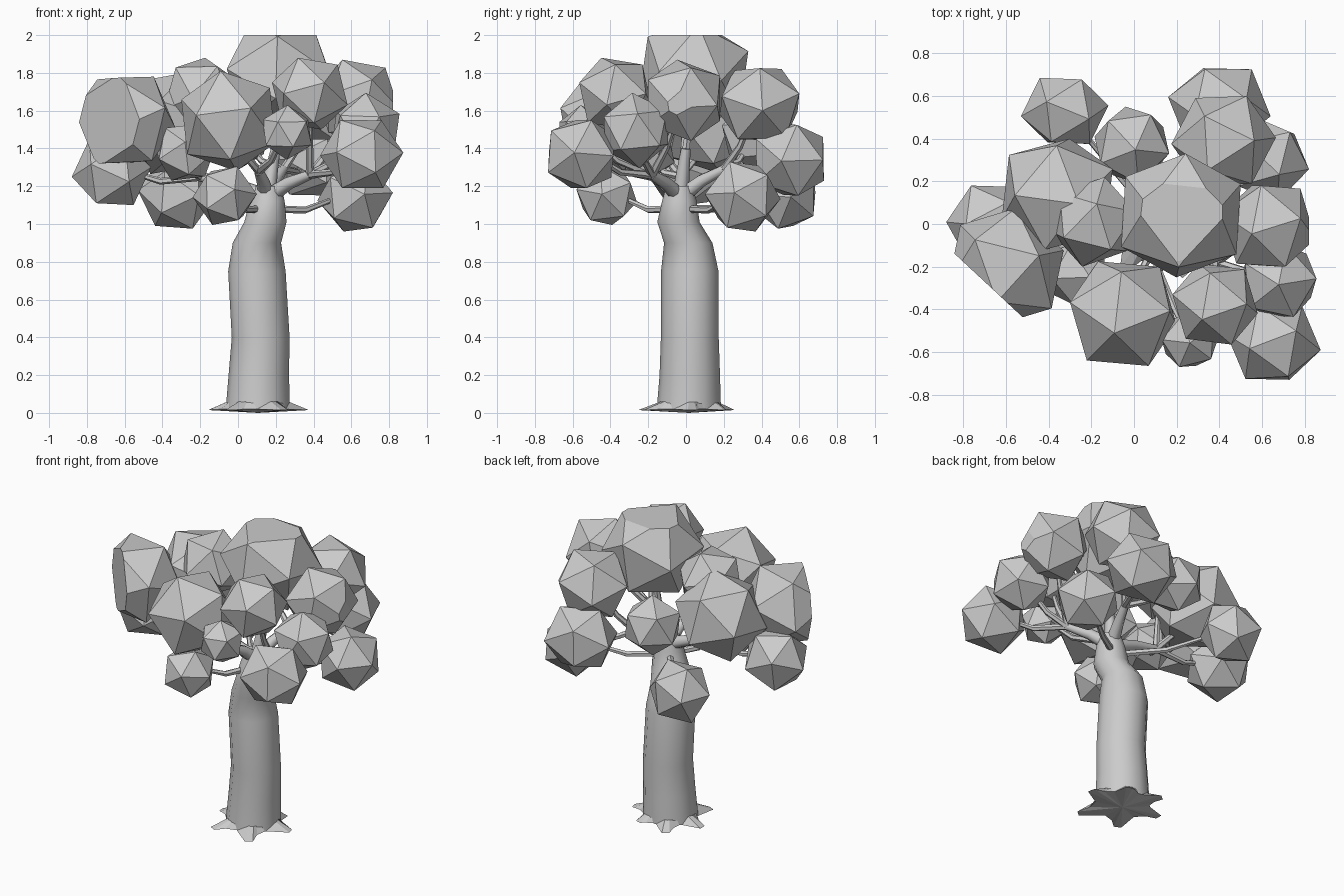
import bpy, bmesh, math, random
from mathutils import Vector, Euler, Matrix

if "Cube" in bpy.data.objects:
    bpy.data.objects.remove(bpy.data.objects["Cube"])

random.seed(7)


def finish(bm, name, smooth=None):
    bmesh.ops.recalc_face_normals(bm, faces=bm.faces)
    me = bpy.data.meshes.new(name)
    bm.to_mesh(me)
    bm.free()
    ob = bpy.data.objects.new(name, me)
    bpy.context.collection.objects.link(ob)
    if smooth:
        bpy.ops.object.select_all(action='DESELECT')
        ob.select_set(True)
        bpy.context.view_layer.objects.active = ob
        bpy.ops.object.shade_smooth_by_angle(angle=math.radians(smooth))
    return ob


def tube(name, pts, radii, sides, upright=False):
    """Tapered tube through points, capped at both ends."""
    pts = [Vector(p) for p in pts]
    bm = bmesh.new()
    rings = []
    for i, (p, r) in enumerate(zip(pts, radii)):
        d = pts[min(i + 1, len(pts) - 1)] - pts[max(i - 1, 0)]
        d = Vector((0, 0, 1)) if upright else d.normalized()
        side = d.cross(Vector((0, 1, 0)) if abs(d.y) < 0.9 else Vector((1, 0, 0))).normalized()
        up = d.cross(side)
        rings.append([bm.verts.new(p + r * (math.cos(a) * side + math.sin(a) * up))
                      for a in (2 * math.pi * k / sides for k in range(sides))])
    for lo, hi in zip(rings, rings[1:]):
        for k in range(sides):
            n = (k + 1) % sides
            bm.faces.new((lo[k], lo[n], hi[n], hi[k]))
    bm.faces.new(rings[0])
    bm.faces.new(rings[-1])
    return finish(bm, name, 50)


# Trunk: upright rings, slightly wandering, pinched at the crown
tube("trunk",
     [(.105, .015, .02), (.11, .02, .2), (.12, .02, .4), (.1, .02, .75), (.1, .012, .9),
      (.145, -.04, 1.01), (.155, -.035, 1.12), (.16, -.035, 1.2)],
     [.17, .16, .153, .152, .128, .112, .092, .07], 12, True)

# Roots: thin ragged star around the foot
bm = bmesh.new()
tips = [(5, .27), (62, .23), (118, .27), (172, .27), (236, .27), (300, .29)]
outer, inner = [], []
for i, (ang, rad) in enumerate(tips):
    nxt = tips[(i + 1) % len(tips)][0] + (360 if i == len(tips) - 1 else 0)
    mid = (ang + nxt) / 2
    for a, r, h in ((ang - 5, rad, .025), (ang + 5, rad * .97, .025), (ang + 12, .2, .03), (mid, .165, .03)):
        c, s = math.cos(math.radians(a)), math.sin(math.radians(a))
        outer.append(bm.verts.new((.105 + r * c, .01 + r * s, h - .01)))
        inner.append(bm.verts.new((.105 + .15 * c, .015 + .15 * s, .065)))
base = bm.verts.new((.105, .015, 0))
for i in range(len(outer)):
    n = (i + 1) % len(outer)
    bm.faces.new((outer[i], outer[n], inner[n], inner[i]))
    bm.faces.new((base, outer[n], outer[i]))
bm.faces.new(inner)
finish(bm, "roots")

# Foliage clumps: limb name, centre x, y, z, then half sizes x, y, z
clumps = [
    ("left", -.67, .00, 1.275, .21, .18, .175),
    ("front", -.05, -.42, 1.545, .25, .245, .265),
    ("low", -.07, -.42, 1.15, .17, .16, .155),
    ("right", .655, -.555, 1.37, .22, .175, .18),
    ("low", .62, .30, 1.145, .20, .20, .185),
    ("front", .26, -.545, 1.485, .13, .125, .145),
    ("right", .38, -.375, 1.69, .20, .19, .19),
    ("right", .675, -.265, 1.495, .18, .17, .20),
    ("back", .42, .39, 1.635, .245, .21, .19),
    ("back", .40, .55, 1.34, .24, .18, .19),
    ("low", -.325, .53, 1.16, .205, .155, .185),
    ("back", -.01, .37, 1.46, .175, .18, .19),
    ("left", -.36, .14, 1.535, .26, .26, .27),
    ("left", -.19, .01, 1.68, .20, .21, .20),
    ("left", -.28, -.22, 1.38, .15, .16, .15),
]


def icosahedron(half):
    """Icosahedron turned so its own extents suit the wanted half sizes."""
    bm = bmesh.new()
    bmesh.ops.create_icosphere(bm, subdivisions=1, radius=1)
    best = None
    for _ in range(200):
        rot = Euler([random.uniform(0, 6.28) for _ in range(3)]).to_matrix()
        pts = [rot @ v.co for v in bm.verts]
        s = [h / max(p[a] for p in pts) for a, h in enumerate(half)]
        if best is None or max(s) / min(s) < best[0]:
            best = (max(s) / min(s), pts, s)
    for v, p in zip(bm.verts, best[1]):
        v.co = [p[a] * best[2][a] for a in range(3)]
    return bm


for i, (_, x, y, z, *half) in enumerate(clumps):
    bm = icosahedron(half)
    bmesh.ops.translate(bm, verts=bm.verts, vec=(x, y, z))
    finish(bm, f"foliage_{i + 1}")

# Three clumps cut flat on the outside: big left, crown top and right
for name, limb, half, depth, centre, turn, axis in (
        ("left", "left", (.29, .24, .23), .12, (-.60, -.20, 1.55), -43, 'Z'),
        ("top", "top", (.28, .27, .29), .21, (.22, .04, 1.79), -90, 'X'),
        ("right", "right", (.19, .22, .215), .19, (.63, -.01, 1.655), 90, 'Z')):
    bm = icosahedron(half)
    cut = bmesh.ops.bisect_plane(bm, geom=bm.verts[:] + bm.edges[:] + bm.faces[:],
                                 plane_co=(0, -depth, 0), plane_no=(0, -1, 0), clear_outer=True)
    rim = [e for e in cut['geom_cut'] if isinstance(e, bmesh.types.BMEdge)]
    bmesh.ops.contextual_create(bm, geom=rim)
    bm.transform(Matrix.Translation(centre) @ Matrix.Rotation(math.radians(turn), 4, axis))
    finish(bm, f"foliage_flat_{name}")
    clumps.append((limb, *centre))

# Limbs leave the crown; twigs fork from each limb into the clumps
crown = Vector((.155, -.03, 1.14))
limbs = {"left": (-.20, -.03, 1.25), "front": (.11, -.22, 1.28), "right": (.38, -.18, 1.26),
         "back": (.24, .20, 1.29), "top": (.20, .0, 1.40)}
for name, node in limbs.items():
    node = Vector(node)
    mid = crown.lerp(node, .5) + Vector((0, 0, .015))
    tube(f"limb_{name}", [crown, mid, node], [.045, .034, .025], 8)
for i, (limb, x, y, z, *_) in enumerate(clumps):
    end = Vector((x, y, z))
    start = Vector(limbs.get(limb, (.14, -.02, 1.08)))
    bend = start.lerp(end, .45)
    bend.z -= .035
    tube(f"twig_{i + 1}", [start, bend, start.lerp(end, .75)], [.022, .018, .013], 6)
